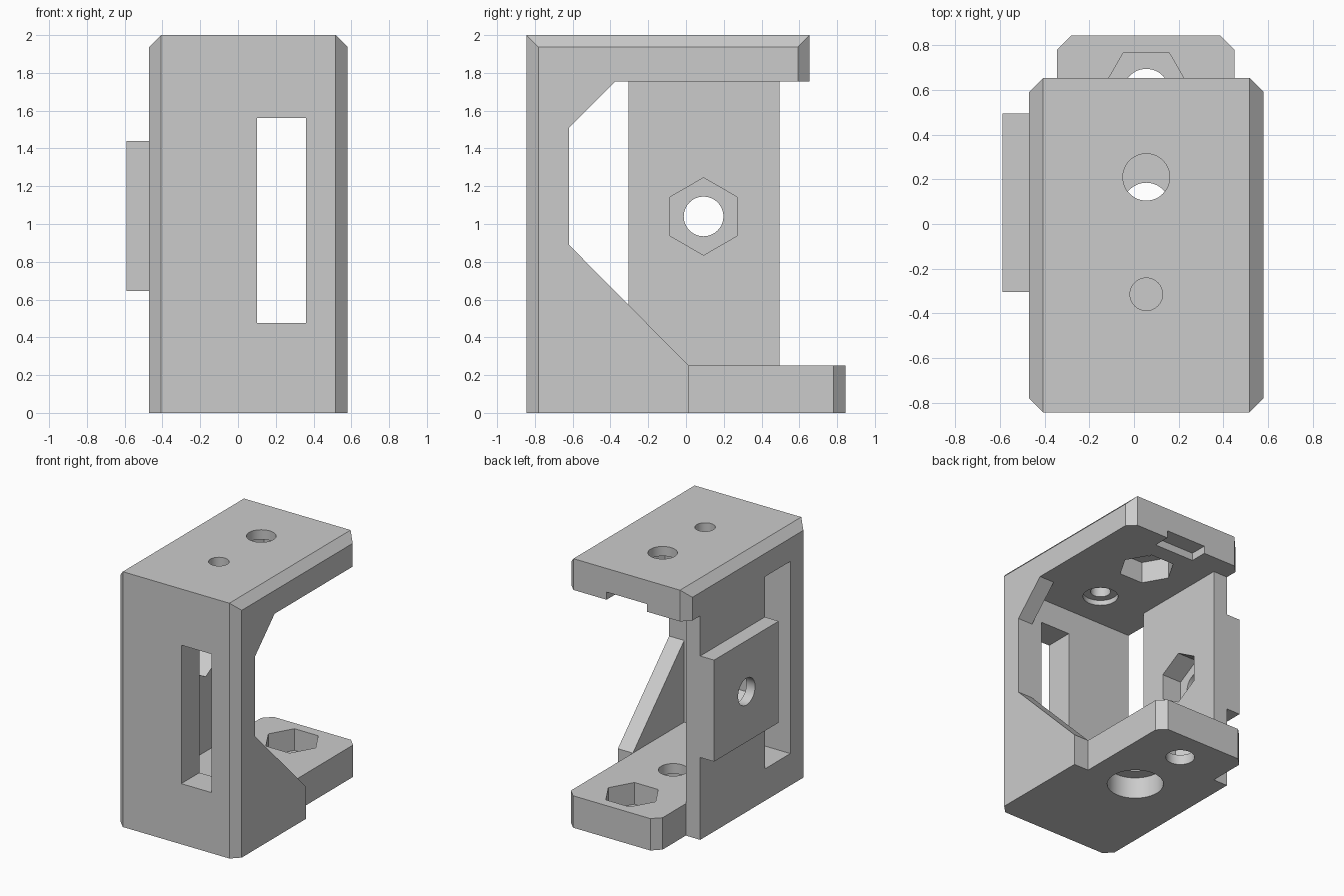
import bpy, bmesh, math

if "Cube" in bpy.data.objects:
    bpy.data.objects.remove(bpy.data.objects["Cube"], do_unlink=True)

grey = bpy.data.materials.new("plain_grey")
grey.use_nodes = True
grey.diffuse_color = (0.6, 0.6, 0.6, 1)
grey.node_tree.nodes["Principled BSDF"].inputs["Base Color"].default_value = (0.6, 0.6, 0.6, 1)


def prism(name, outline, axis, lo, hi):
    """Extrude a 2D outline along an axis; the outline uses the other two in order."""
    place = {"x": lambda u, v, w: (w, u, v),
             "y": lambda u, v, w: (u, w, v),
             "z": lambda u, v, w: (u, v, w)}[axis]
    bm = bmesh.new()
    rings = [[bm.verts.new(place(u, v, w)) for u, v in outline] for w in (lo, hi)]
    for ring in rings:
        bm.faces.new(ring)
    n = len(outline)
    for i in range(n):
        j = (i + 1) % n
        bm.faces.new((rings[0][i], rings[0][j], rings[1][j], rings[1][i]))
    bmesh.ops.recalc_face_normals(bm, faces=bm.faces)
    mesh = bpy.data.meshes.new(name)
    bm.to_mesh(mesh)
    bm.free()
    mesh.materials.append(grey)
    obj = bpy.data.objects.new(name, mesh)
    bpy.context.collection.objects.link(obj)
    return obj


def box(name, x, y, z):
    return prism(name, [(x[0], y[0]), (x[1], y[0]), (x[1], y[1]), (x[0], y[1])], "z", *z)


def polygon(u, v, radius, sides, turn=0):
    angles = [math.radians(turn) + math.tau * i / sides for i in range(sides)]
    return [(u + radius * math.cos(a), v + radius * math.sin(a)) for a in angles]


def combine(target, tool, operation="DIFFERENCE"):
    mod = target.modifiers.new(tool.name, "BOOLEAN")
    mod.operation, mod.object, mod.solver = operation, tool, "EXACT"
    bpy.context.view_layer.objects.active = target
    bpy.ops.object.modifier_apply(modifier=mod.name)
    bpy.data.objects.remove(tool, do_unlink=True)


L, R, F, B = -0.47, 0.58, -0.845, 0.655       # outer limits of the frame
IN_L, IN_R, IN_F = -0.345, 0.45, -0.62        # inner faces of the walls
FLOOR, CEIL, TOP, C = 0.25, 1.755, 2.0, 0.063  # plates and chamfer
HOLE, HEX, MID = 0.105, 0.205, 0.055

# Frame block with chamfered corners
plan = [(L + C, F), (R - C, F), (R, F + C), (R, B - C),
        (R - C, B), (L + C, B), (L, B - C), (L, F + C)]
frame = prism("bracket_frame", plan, "z", 0, TOP)
section = [(L, -0.1), (R, -0.1), (R, TOP - C), (R - C, TOP), (L + C, TOP), (L, TOP - C)]
combine(frame, prism("roof_section", section, "y", -1, 1), "INTERSECT")

# Hollow room, gusset opening and end of the side wall
combine(frame, box("room", (IN_L, IN_R), (IN_F, 1), (FLOOR, CEIL)))
gusset = [(IN_F, 0.89), (0.015, FLOOR), (0.015, -0.1), (1, -0.1),
          (1, CEIL), (-0.375, CEIL), (IN_F, 1.51)]
combine(frame, prism("gusset_opening", gusset, "x", IN_R, 1))
combine(frame, box("wall_end", (-1, IN_L), (0.495, 1), (-0.1, CEIL)))

# Foot plate and side boss
foot = [(IN_L, 0.3), (IN_R, 0.3), (IN_R, 0.845 - C), (IN_R - C, 0.845),
        (IN_L + C, 0.845), (IN_L, 0.845 - C)]
combine(frame, prism("foot_plate", foot, "z", 0, FLOOR), "UNION")
combine(frame, box("side_boss", (-0.59, -0.4), (-0.305, 0.495), (0.645, 1.44)), "UNION")

# Slots in the front and side walls, notch under the roof edge
combine(frame, box("front_slot", (0.1, 0.36), (-1, -0.5), (0.475, 1.56)))
combine(frame, box("side_slot", (-0.55, -0.3), (IN_F, -0.305), (FLOOR, CEIL)))
combine(frame, box("roof_notch", (-0.12, 0.23), (0.52, 1), (1.7, CEIL + 0.06)))

# Round holes and counterbores through the plates: y, radius, bottom, top
for y, radius, lo, hi in [(0.21, HOLE, 1.7, 2.1), (-0.315, 0.073, 1.7, 2.1),
                          (-0.315, 0.128, 1.7, CEIL + 0.04),
                          (0.59, HOLE, -0.1, 0.3), (0.08, HOLE, -0.1, 0.3),
                          (0.08, HEX, -0.1, 0.17)]:
    combine(frame, prism("round_hole", polygon(MID, y, radius, 48), "z", lo, hi))

# Hexagonal nut pockets in the roof and foot
for y, lo, hi in [(0.21, 1.7, CEIL + 0.17), (0.59, 0.08, 0.3)]:
    combine(frame, prism("nut_pocket", polygon(MID, y, HEX, 6), "z", lo, hi))

# Hole and nut pocket in the side boss
combine(frame, prism("side_hole", polygon(0.093, 1.04, HOLE, 48), "x", -0.7, -0.2))
combine(frame, prism("side_pocket", polygon(0.093, 1.04, HEX, 6, 90), "x", IN_L - 0.17, -0.2))

bpy.ops.object.select_all(action="DESELECT")
frame.select_set(True)
bpy.context.view_layer.objects.active = frame
bpy.ops.object.shade_smooth_by_angle(angle=math.radians(25))
